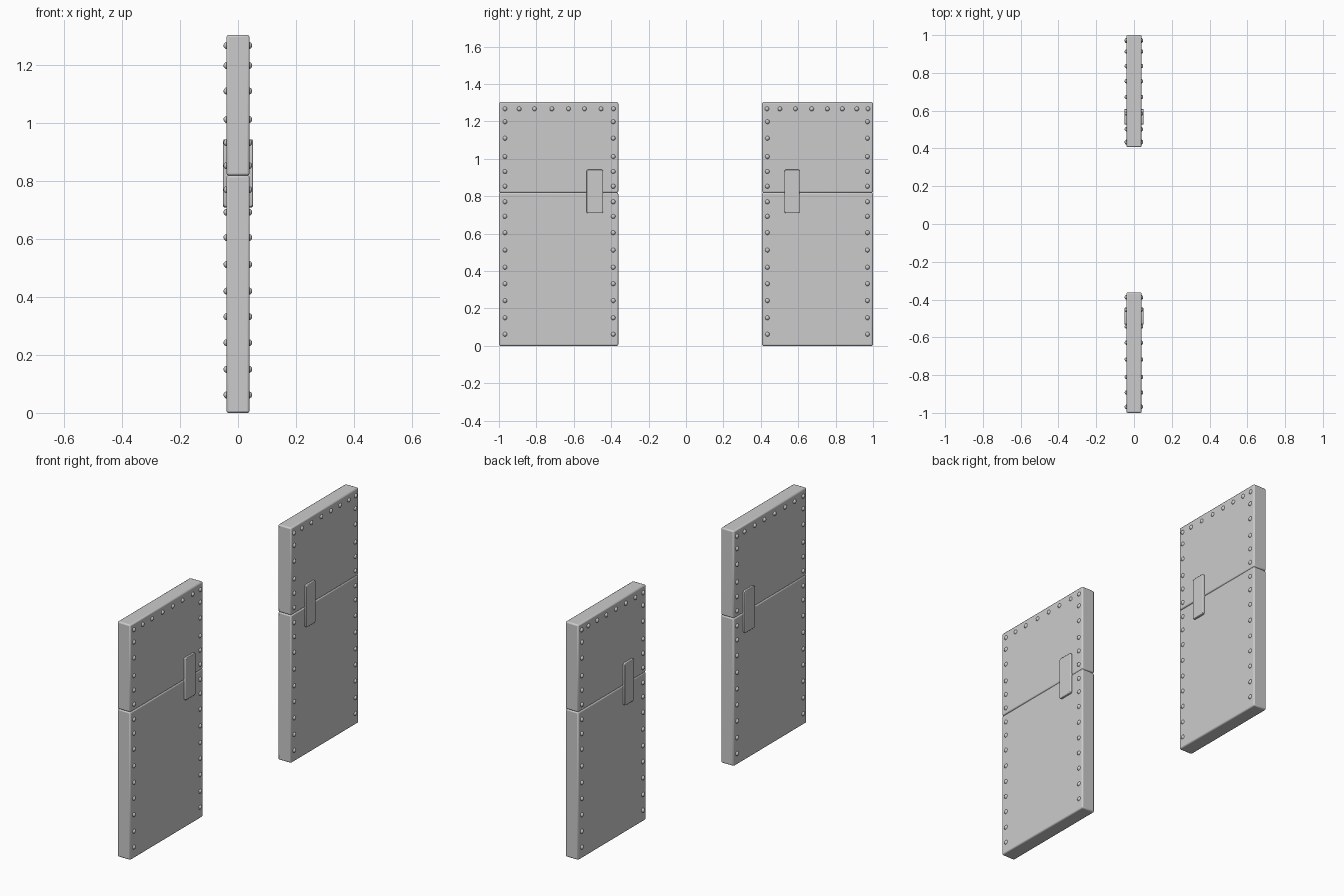
import bpy, bmesh
from mathutils import Matrix

if "Cube" in bpy.data.objects:
    bpy.data.objects.remove(bpy.data.objects["Cube"])

def finish(name, bm):
    me = bpy.data.meshes.new(name)
    bm.to_mesh(me)
    bm.free()
    ob = bpy.data.objects.new(name, me)
    bpy.context.collection.objects.link(ob)
    bpy.ops.object.select_all(action='DESELECT')
    ob.select_set(True)
    bpy.context.view_layer.objects.active = ob
    return ob

def box(name, x, y0, y1, z0, z1, bevel, corner=0):
    bm = bmesh.new()
    m = Matrix.Translation((0, (y0 + y1) / 2, (z0 + z1) / 2)) @ Matrix.Diagonal((2 * x, y1 - y0, z1 - z0, 1))
    bmesh.ops.create_cube(bm, size=1, matrix=m)
    if corner:  # round the outline seen from the side
        edges = [e for e in bm.edges if abs(e.verts[0].co.x - e.verts[1].co.x) > x]
        bmesh.ops.bevel(bm, geom=edges, offset=corner, segments=3, profile=0.5, affect='EDGES')
    ob = finish(name, bm)
    mod = ob.modifiers.new("bevel", 'BEVEL')
    mod.width = bevel
    mod.segments = 2
    mod.limit_method = 'ANGLE'
    mod.angle_limit = 0.8
    bpy.ops.object.shade_smooth_by_angle()

def rivets(name, spots):
    bm = bmesh.new()
    for y, z in spots:
        for x in (-0.0375, 0.0365):
            bmesh.ops.create_uvsphere(bm, u_segments=12, v_segments=8, radius=0.0125,
                                      matrix=Matrix.Translation((x, y, z)))
    finish(name, bm)
    bpy.ops.object.shade_smooth_by_angle()

side_z = [0.062, 0.15, 0.242, 0.332, 0.42, 0.512, 0.605, 0.692,
          0.77, 0.853, 0.932, 1.012, 1.11, 1.198]

def door(name, y0, y1, h0, h1, columns, row):
    # split leaf: lower and upper slabs
    box(name + "_lower_leaf", 0.04, y0, y1, 0, 0.819, 0.007)
    box(name + "_upper_leaf", 0.04, y0, y1, 0.819, 1.303, 0.007)
    # handle plate showing on both faces
    box(name + "_handle", 0.051, h0, h1, 0.709, 0.943, 0.003, 0.01)
    # rivets up both edges and along the top
    rivets(name + "_rivets", [(y, z) for y in columns for z in side_z] + [(y, 1.267) for y in row])

door("left_door", -1.0, -0.362, -0.532, -0.443, (-0.968, -0.389),
     (-0.968, -0.892, -0.81, -0.717, -0.628, -0.543, -0.454, -0.388))
door("right_door", 0.407, 1.0, 0.526, 0.608, (0.435, 0.97),
     (0.433, 0.502, 0.585, 0.672, 0.756, 0.836, 0.913, 0.973))
